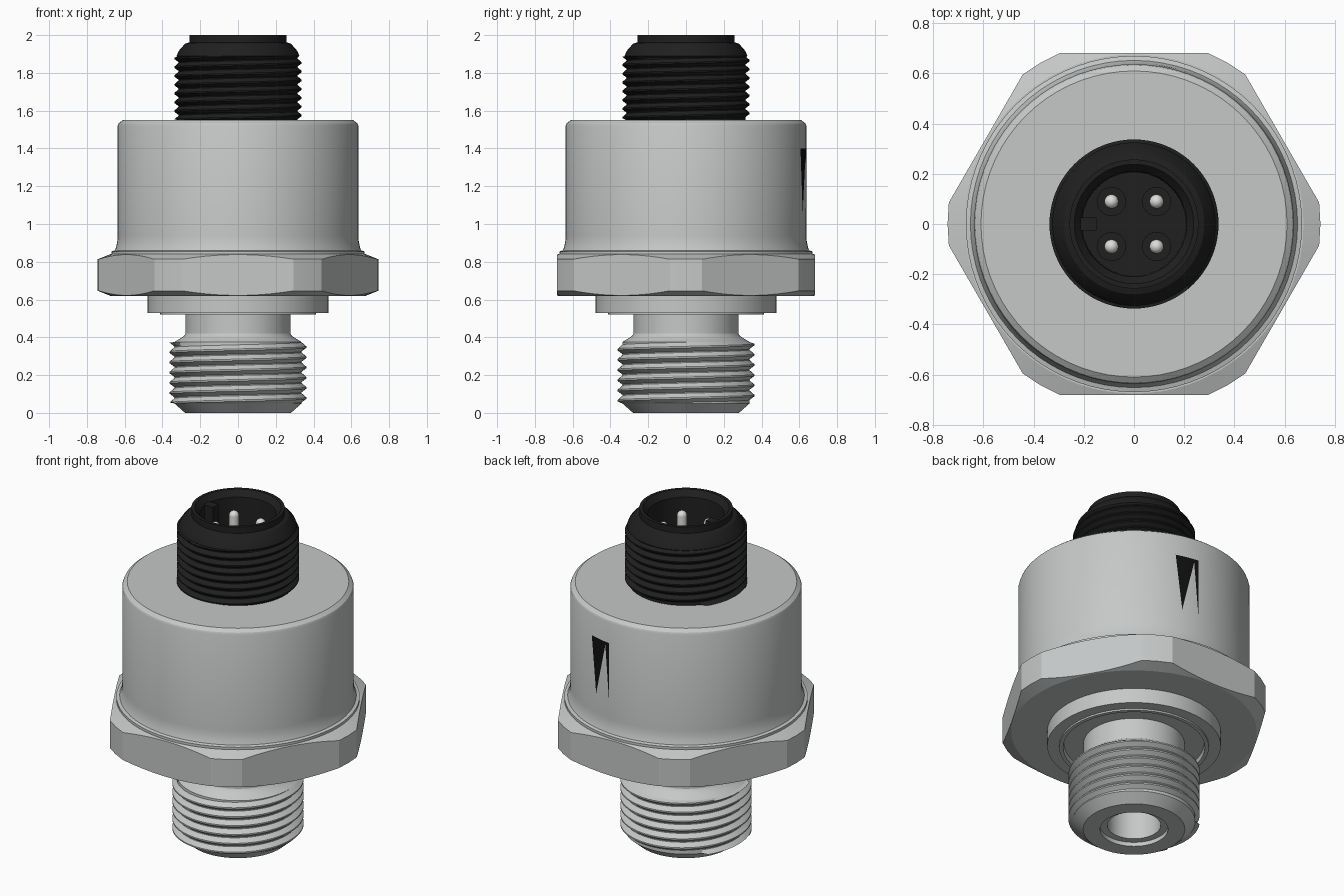
import bpy, bmesh, math
from mathutils import Vector

cube = bpy.data.objects.get("Cube")
if cube:
    bpy.data.objects.remove(cube, do_unlink=True)


def material(name, rgb, rough=0.5):
    m = bpy.data.materials.new(name)
    m.use_nodes = True
    m.diffuse_color = (*rgb, 1)
    bsdf = m.node_tree.nodes["Principled BSDF"]
    bsdf.inputs["Base Color"].default_value = (*rgb, 1)
    bsdf.inputs["Roughness"].default_value = rough
    return m


STEEL = material("brushed steel", (0.56, 0.58, 0.575))
PLASTIC = material("black plastic", (0.014, 0.014, 0.014))
PIN = material("contact metal", (0.72, 0.72, 0.70))
INK = material("black ink", (0.005, 0.005, 0.005))
SEG = 72


def finish(name, bm, mat, angle=30, recalc=True):
    bmesh.ops.remove_doubles(bm, verts=bm.verts, dist=1e-5)
    if recalc:
        bmesh.ops.recalc_face_normals(bm, faces=bm.faces)
    me = bpy.data.meshes.new(name)
    bm.to_mesh(me)
    bm.free()
    ob = bpy.data.objects.new(name, me)
    bpy.context.collection.objects.link(ob)
    me.materials.append(mat)
    bpy.ops.object.select_all(action='DESELECT')
    ob.select_set(True)
    bpy.context.view_layer.objects.active = ob
    bpy.ops.object.shade_smooth_by_angle(angle=math.radians(angle))
    return ob


def loft(bm, rings, closed=True):
    """Bridge rings of points with quads."""
    rows = [[bm.verts.new(p) for p in ring] for ring in rings]
    n = len(rows[0])
    for a, b in zip(rows, rows[1:]):
        for j in range(n if closed else n - 1):
            k = (j + 1) % n
            bm.faces.new((a[j], a[k], b[k], b[j]))


def lathe(name, profile, mat, seg=SEG, center=(0, 0)):
    """Spin (radius, z) points around a vertical axis."""
    bm = bmesh.new()
    turn = [2 * math.pi * j / seg for j in range(seg)]
    loft(bm, [[(center[0] + r * math.cos(t), center[1] + r * math.sin(t), z) for t in turn]
              for r, z in profile])
    return finish(name, bm, mat)


def thread(name, root, peak, z0, z1, pitch, mat):
    """Helical ridge between z0 and z1 that runs out at both ends."""
    bm = bmesh.new()
    rings = []
    for i in range(-1, math.ceil((z1 - z0) / pitch) + 1):
        for frac, r in ((0, root), (0.1, root), (0.45, peak), (0.6, peak)):
            ring = []
            for j in range(SEG + 1):
                z = z0 + pitch * (i + frac + j / SEG)
                rr = r if z0 < z < z1 else root
                z = min(max(z, z0), z1)
                t = 2 * math.pi * j / SEG
                ring.append((rr * math.cos(t), rr * math.sin(t), z))
            rings.append(ring)
    loft(bm, rings, closed=False)
    bmesh.ops.remove_doubles(bm, verts=bm.verts, dist=1e-5)
    bmesh.ops.dissolve_degenerate(bm, edges=bm.edges, dist=1e-5)
    return finish(name, bm, mat)


# Main housing, with a small foot flare and a chamfered top edge
lathe("housing", [(0, 0.83), (0.67, 0.83), (0.67, 0.855), (0.652, 0.86), (0.645, 0.88),
                  (0.639, 0.91), (0.637, 0.94), (0.637, 1.52), (0.632, 1.533),
                  (0.61, 1.55), (0, 1.55)], STEEL)

# Hexagonal wrench flange: corners turned off and chamfered above and below
FLAT, CORNER = 0.682, 0.743
edge = math.degrees(math.acos(FLAT / CORNER))
steps = [0, 30 - edge] + [30 - edge + 2 * edge * i / 10 for i in range(1, 11)]
outline = []
for side in range(6):
    for a in steps:
        r = min(CORNER, FLAT / math.cos(math.radians(a - 30)))
        outline.append((r, math.radians(side * 60 + a)))


def hex_ring(radius, z, slope=0.0):
    ring = []
    for r, t in outline:
        rr = r if radius is None else radius
        ring.append((rr * math.cos(t), rr * math.sin(t), z + slope * (r - FLAT)))
    return ring


bm = bmesh.new()
loft(bm, [hex_ring(0, 0.62), hex_ring(FLAT - 0.006, 0.62), hex_ring(None, 0.622, 0.4),
          hex_ring(None, 0.838, -0.4), hex_ring(FLAT - 0.006, 0.84), hex_ring(0, 0.84)])
finish("hex_flange", bm, STEEL, 15)

# Sealing collar under the flange, with a shallow recess around the neck
lathe("sealing_collar", [(0, 0.625), (0.478, 0.625), (0.478, 0.53), (0.412, 0.53),
                         (0.412, 0.52), (0.39, 0.52), (0.385, 0.545), (0.27, 0.545)], STEEL)

# Neck flaring into the threaded port
lathe("port_neck", [(0.278, 0.56), (0.278, 0.42), (0.285, 0.408), (0.315, 0.388),
                    (0.337, 0.375), (0.337, 0.36)], STEEL)
thread("port_thread", 0.337, 0.362, 0.05, 0.375, 0.054, STEEL)
lathe("port_tip", [(0.337, 0.06), (0.337, 0.05), (0.28, 0), (0.187, 0), (0.187, 0.025),
                   (0.147, 0.025), (0.147, 0.4), (0, 0.4)], STEEL)

# Threaded plug connector with an open socket
thread("connector_thread", 0.315, 0.337, 1.55, 1.89, 0.0465, PLASTIC)
lathe("connector_shell", [(0.315, 1.88), (0.325, 1.89), (0.315, 1.915), (0.28, 1.955),
                          (0.257, 1.962), (0.257, 2.0), (0.238, 2.0), (0.21, 1.965),
                          (0.206, 1.62), (0, 1.62)], PLASTIC)

# Polarising key inside the socket
bm = bmesh.new()
bmesh.ops.create_cube(bm, size=1)
for v in bm.verts:
    v.co = Vector((-0.1825 + v.co.x * 0.065, v.co.y * 0.05, 1.79 + v.co.z * 0.36))
finish("socket_key", bm, PLASTIC)

# Four round-tipped contact pins, each standing in a low boss
for i in range(4):
    t = math.radians(45 + 90 * i)
    c = (0.127 * math.cos(t), 0.127 * math.sin(t))
    dome = [(0.028 * math.cos(math.radians(a)), 1.894 + 0.028 * math.sin(math.radians(a)))
            for a in range(0, 91, 15)]
    lathe("contact_pin_%d" % (i + 1), [(0.028, 1.6)] + dome, PIN, 20, c)
    lathe("pin_boss_%d" % (i + 1), [(0.058, 1.615), (0.058, 1.635), (0.028, 1.635)],
          PLASTIC, 24, c)

# Two tapered ink marks wrapped on the back of the housing: (top start, top end, tip) degrees
for i, (a0, a1, tip) in enumerate([(71, 81.5, 74.5), (81, 83.5, 83.5)]):
    bm = bmesh.new()
    rows = []
    for z, f in ((1.06, 0.0), (1.40, 1.0)):
        angles = [math.radians(tip + f * (a0 + (a1 - a0) * k / 6 - tip)) for k in range(7)]
        rows.append([(0.641 * math.cos(t), 0.641 * math.sin(t), z) for t in angles])
    loft(bm, rows, closed=False)
    bmesh.ops.remove_doubles(bm, verts=bm.verts, dist=1e-5)
    bmesh.ops.dissolve_degenerate(bm, edges=bm.edges, dist=1e-5)
    finish("ink_mark_%d" % (i + 1), bm, INK, recalc=False)
